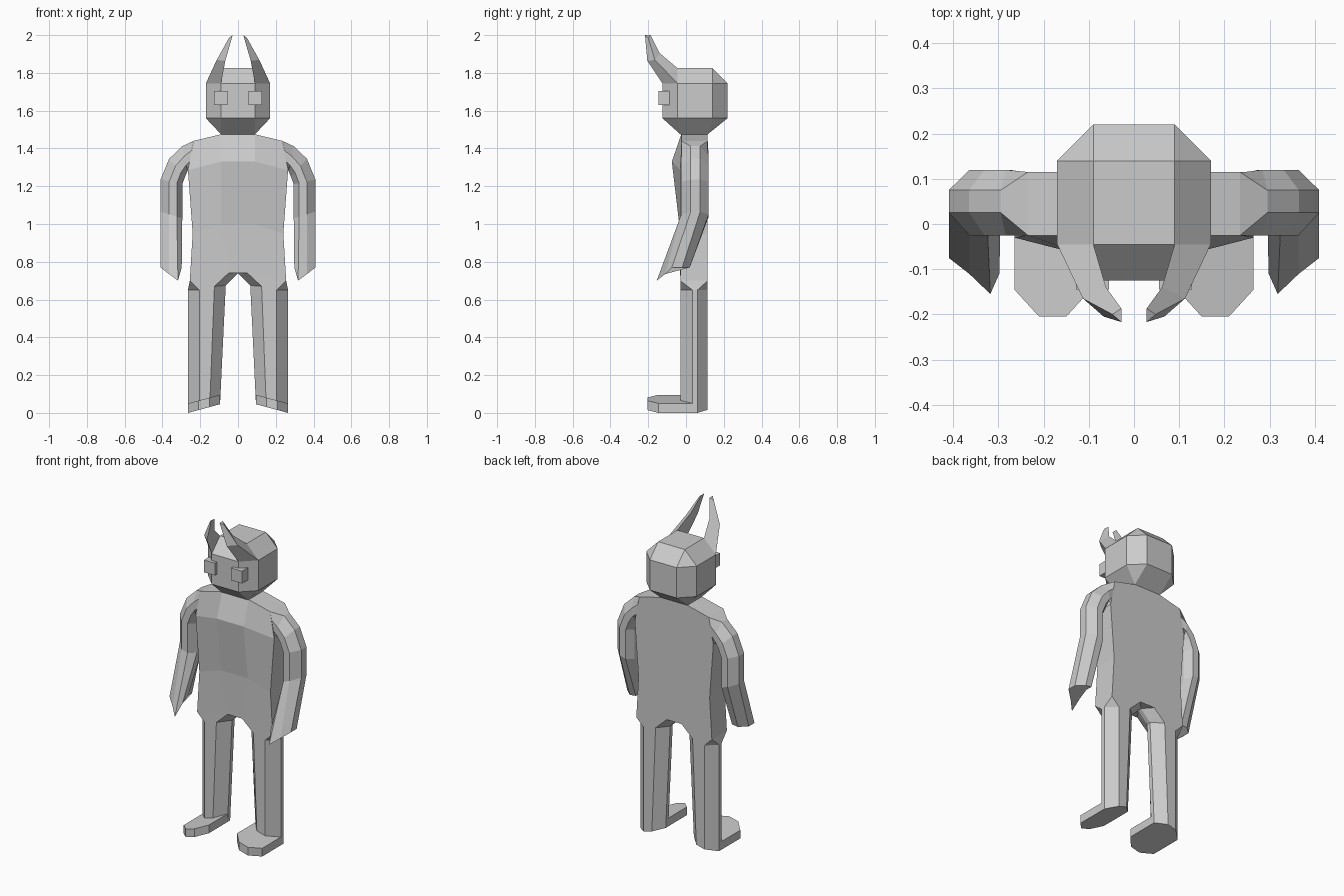
import bpy, bmesh

if "Cube" in bpy.data.objects:
    bpy.data.objects.remove(bpy.data.objects["Cube"])

grey = bpy.data.materials.new("plain_grey")
grey.diffuse_color = (0.6, 0.6, 0.6, 1)
grey.use_nodes = True
grey.node_tree.nodes["Principled BSDF"].inputs["Base Color"].default_value = grey.diffuse_color


def make(name, verts, faces, mirror=True):
    """Flat shaded mesh; mirrored copies share the x = 0 seam."""
    bm = bmesh.new()
    vs = [bm.verts.new(v) for v in verts]
    for f in faces:
        bm.faces.new([vs[i] for i in f])
    if mirror:
        other = [bm.verts.new((-x, y, z)) for x, y, z in verts]
        for f in faces:
            bm.faces.new([other[i] for i in reversed(f)])
        bmesh.ops.remove_doubles(bm, verts=bm.verts, dist=0.0005)
    bmesh.ops.recalc_face_normals(bm, faces=bm.faces)
    me = bpy.data.meshes.new(name)
    bm.to_mesh(me)
    bm.free()
    me.materials.append(grey)
    ob = bpy.data.objects.new(name, me)
    bpy.context.collection.objects.link(ob)
    return ob


def loft(name, rings, mirror=True, caps=(True, True)):
    """Join equal-sized rings into a tube."""
    n = len(rings[0])
    verts = [v for r in rings for v in r]
    faces = [(k * n + i, k * n + (i + 1) % n, (k + 1) * n + (i + 1) % n, (k + 1) * n + i)
             for k in range(len(rings) - 1) for i in range(n)]
    if caps[0]:
        faces.append(tuple(range(n)))
    if caps[1]:
        faces.append(tuple(range((len(rings) - 1) * n, len(rings) * n)))
    return make(name, verts, faces, mirror)


# head: octagonal band with smaller rectangles above and below
def head_ring(x0, x1, y0, y1, y2, y3, z):
    half = [(x0, y0), (x1, y1), (x1, y2), (x0, y3)]
    return [(x, y, z) for x, y in half] + [(-x, y, z) for x, y in reversed(half)]


head = loft("head", [
    head_ring(0.09, 0.09, -0.03, -0.03, 0.115, 0.115, 1.475),
    head_ring(0.09, 0.17, -0.125, -0.045, 0.14, 0.22, 1.56),
    head_ring(0.09, 0.17, -0.125, -0.045, 0.14, 0.22, 1.745),
    head_ring(0.09, 0.09, -0.045, -0.045, 0.14, 0.14, 1.825)], mirror=False)
bm = bmesh.new()
bm.from_mesh(head.data)
bmesh.ops.remove_doubles(bm, verts=bm.verts, dist=0.0005)
bm.to_mesh(head.data)
bm.free()

# three-sided horns growing from the front corners of the head
loft("horns", [
    [(0.09, -0.045, 1.825), (0.17, -0.045, 1.745), (0.09, -0.125, 1.745)],
    [(0.062, -0.14, 1.905), (0.113, -0.165, 1.868), (0.067, -0.205, 1.865)],
    [(0.028, -0.187, 2.0), (0.048, -0.2, 1.985), (0.028, -0.217, 2.0)]])

# block eyes
loft("eyes", [[(x, y, z) for x, z in ((0.055, 1.63), (0.128, 1.63), (0.128, 1.705), (0.055, 1.705))]
              for y in (-0.145, -0.06)])

# torso: front columns per row, flat back, hips opening into the leg tops
BACK = 0.115
front = [(0, -0.025, 1.475), (0.09, -0.025, 1.475), (0.235, -0.025, 1.44),
         (0, -0.075, 1.33), (0.09, -0.075, 1.33), (0.265, -0.03, 1.285),
         (0, -0.035, 1.0), (0.09, -0.035, 1.0), (0.24, -0.03, 0.95),
         (0, -0.03, 0.74), (0.05, -0.03, 0.74), (0.255, -0.03, 0.70),
         (0.125, -0.03, 0.67), (0.205, -0.03, 0.65)]
N = len(front)
verts = front + [(x, BACK, z) for x, y, z in front]
verts += [(0, 0.035, 0.74), (0, 0.06, 0.74), (0.065, 0.035, 0.675), (0.065, 0.06, 0.675),
          (0.265, 0.035, 0.65), (0.265, 0.06, 0.65)]
CF, CB, IF, IB, OF, OB = range(2 * N, 2 * N + 6)
panels = [(r + c, r + c + 1, r + c + 4, r + c + 3) for r in (0, 3, 6) for c in (0, 1)]
panels.append((10, 12, 13, 11))
faces = panels + [tuple(i + N for i in reversed(p)) for p in panels]
faces += [(a, b, b + N, a + N) for a, b in ((0, 1), (1, 2), (2, 5), (5, 8), (8, 11))]
for k, c, i, o in ((0, CF, IF, OF), (N, CB, IB, OB)):
    faces += [(9 + k, 10 + k, c), (10 + k, i, c), (10 + k, 12 + k, i), (11 + k, 13 + k, o)]
faces += [(11, OF, OB, 11 + N), (CF, CB, IB, IF)]
make("torso", verts, faces)


# legs: octagonal tubes whose soles tilt up toward the inside
def leg_ring(xi, xa, zs):
    pts = [(0.205, -0.03), (0.265, 0.035), (0.265, 0.06), (0.205, BACK),
           (xa, BACK), (xi, 0.06), (xi, 0.035), (xa, -0.03)]
    return [(x, y, zs(x)) for x, y in pts]


def sole(x):
    return 0.27 * (0.265 - x)


hip_height = {0.205: 0.65, 0.265: 0.65, 0.125: 0.67, 0.065: 0.675}
loft("legs", [leg_ring(0.065, 0.125, lambda x: hip_height[x]), leg_ring(0.095, 0.15, sole)],
     caps=(False, True))

# feet: blunt toes in front of the legs
toe = [(0.265, 0.035), (0.265, -0.145), (0.21, -0.205), (0.15, -0.205), (0.095, -0.145), (0.095, 0.035)]
loft("feet", [[(x, y, sole(x) + h) for x, y in toe] for h in (0, 0.05)])


# arms: octagonal sections spanning from an outer to an inner edge
def arm_ring(outer, inner):
    section = [(0, 0.075), (0, 0.025), (0.4, -0.025), (0.75, -0.025),
               (1, 0.025), (1, 0.075), (0.75, 0.12), (0.4, 0.12)]
    return [(outer[0] + t * (inner[0] - outer[0]), y, outer[1] + t * (inner[1] - outer[1]))
            for t, y in section]


shoulder = [(0.235, BACK, 1.44), (0.235, -0.025, 1.44), (0.245, -0.025, 1.39), (0.255, -0.025, 1.33),
            (0.265, -0.025, 1.285), (0.265, BACK, 1.285), (0.255, BACK, 1.33), (0.245, BACK, 1.39)]
hand = [(0.41, -0.02, 0.77), (0.41, -0.075, 0.77), (0.365, -0.11, 0.735), (0.318, -0.155, 0.70),
        (0.298, -0.11, 0.77), (0.298, -0.055, 0.8), (0.325, 0.02, 0.775), (0.365, 0.02, 0.77)]
loft("arms", [shoulder,
              arm_ring((0.295, 1.412), (0.268, 1.28)),
              arm_ring((0.365, 1.345), (0.28, 1.25)),
              arm_ring((0.41, 1.235), (0.295, 1.21)),
              arm_ring((0.41, 1.065), (0.295, 1.03)),
              hand], caps=(False, True))
